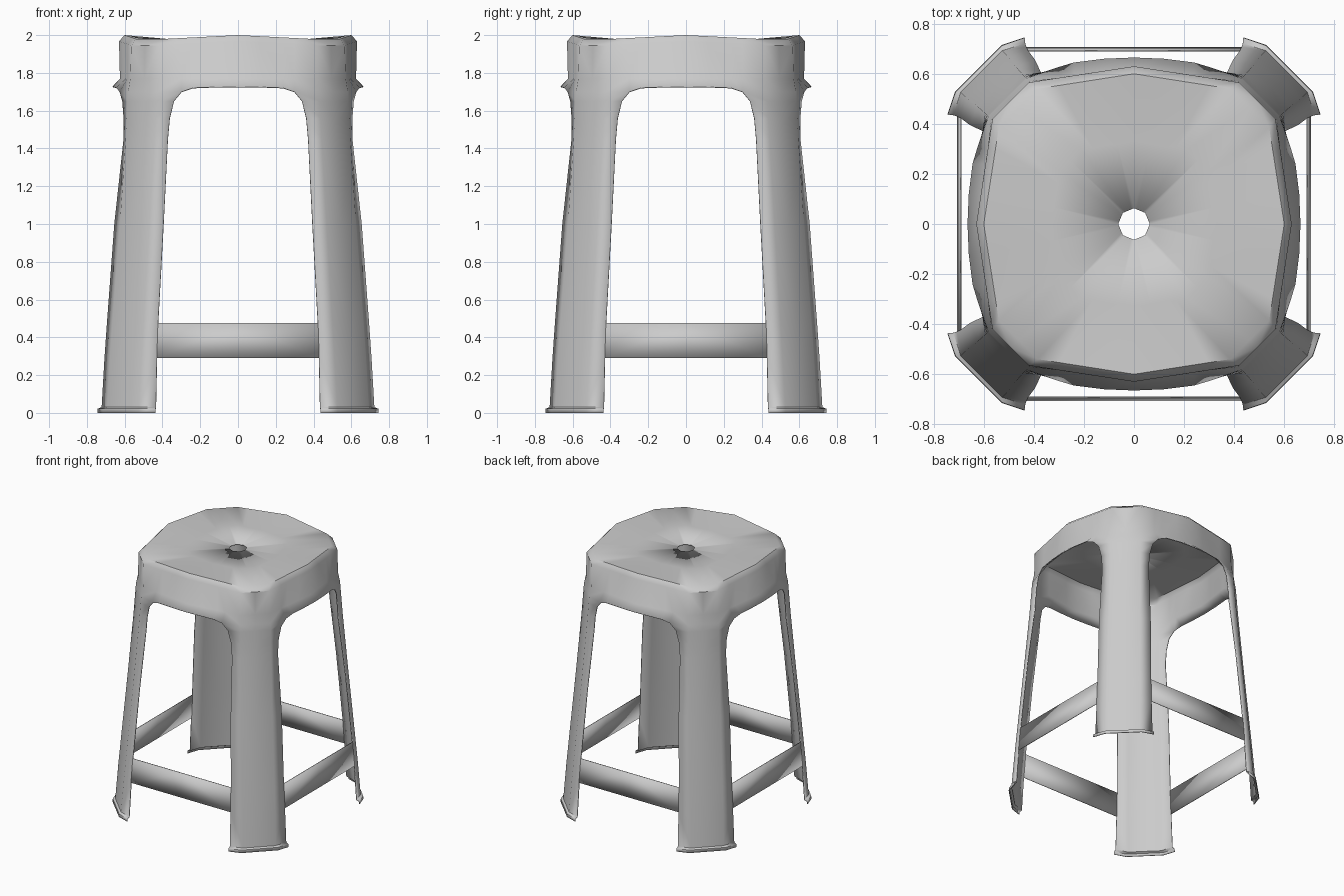
import bpy, bmesh, math
from mathutils import Vector

cube = bpy.data.objects.get("Cube")
if cube:
    bpy.data.objects.remove(cube, do_unlink=True)

plastic = bpy.data.materials.new("grey plastic")
plastic.use_nodes = True
grey = (0.6, 0.6, 0.6, 1)
plastic.diffuse_color = grey
plastic.node_tree.nodes["Principled BSDF"].inputs["Base Color"].default_value = grey


def build(name, grids):
    """Repeat one-eighth point grids around the stool and make a thin shell."""
    bm = bmesh.new()
    for swap in (False, True):
        for sx in (1, -1):
            for sy in (1, -1):
                for rows in grids:
                    verts = []
                    for row in rows:
                        pts = [(y, x, z) if swap else (x, y, z) for x, y, z in row]
                        verts.append([bm.verts.new((x * sx, y * sy, z)) for x, y, z in pts])
                    for a, b in zip(verts, verts[1:]):
                        for i in range(len(a) - 1):
                            bm.faces.new((a[i], a[i + 1], b[i + 1], b[i]))
    bmesh.ops.remove_doubles(bm, verts=bm.verts, dist=0.0005)
    bmesh.ops.recalc_face_normals(bm, faces=bm.faces)
    mesh = bpy.data.meshes.new(name)
    bm.to_mesh(mesh)
    bm.free()
    mesh.materials.append(plastic)
    obj = bpy.data.objects.new(name, mesh)
    bpy.context.collection.objects.link(obj)
    bpy.ops.object.select_all(action='DESELECT')
    obj.select_set(True)
    bpy.context.view_layer.objects.active = obj
    bpy.ops.object.shade_smooth_by_angle(angle=math.radians(48))
    shell = obj.modifiers.new("thickness", 'SOLIDIFY')
    shell.thickness = 0.006
    return obj


def diagonal(p):
    m = (p[0] + p[1]) / 2
    return (m, m, p[2])


def side_row(mid, corner, xs=(0, 0.12, 0.24, 0.30)):
    """Points from the middle of a side towards the corner, then the corner."""
    a, b = Vector(mid), Vector(corner)
    return [tuple(a.lerp(b, x / b.x)) for x in xs] + [corner, diagonal(corner)]


# Seat rim and skirt rows
rim_in = side_row((0, 0.60, 2.0), (0.385, 0.54, 1.98))
rim_out = side_row((0, 0.63, 1.968), (0.42, 0.565, 1.945))
skirt = side_row((0, 0.625, 1.77), (0.42, 0.57, 1.77))
arch = [(0, 0.665, 1.727), (0.12, 0.66, 1.727), (0.24, 0.645, 1.722), (0.30, 0.627, 1.70)]

# Dished seat top with an eight-sided hole
hole = []
h = 0.063
for x, y, z in rim_in:
    t = math.atan2(x, y) / (math.pi / 4)
    c = h * math.sqrt(0.5)
    hole.append((c * t, h + (c - h) * t, 1.97))
dish = [(x * 0.55, y * 0.55, 1.976) for x, y, z in rim_in]
top = [hole, dish, rim_in, rim_out, skirt]
skirt_lip = [skirt[:4], arch]

# Leg edge from the arch down to the flared foot
edge = [(0.30, 0.627, 1.70), (0.34, 0.613, 1.65), (0.362, 0.606, 1.56), (0.372, 0.606, 1.45),
        (0.395, 0.655, 1.0), (0.424, 0.694, 0.475), (0.43, 0.707, 0.29),
        (0.435, 0.722, 0.03), (0.438, 0.743, 0.022), (0.438, 0.745, 0)]
leg = [skirt[3:]]
for x, y, z in edge:
    f = 1 - z / 1.7
    corner = (0.428 + 0.1 * f, y - 0.03 if z < 1.45 else 0.582 + (1.7 - z) * 0.05, z)
    leg.append([(x, y, z), corner, diagonal(corner)])

build("seat_and_legs", [top, skirt_lip, leg])

# Stretcher bars joining the leg edges
bars = [[(0, y, z), (x, y, z)] for x, y, z in edge[5:7]]
build("stretcher_bars", [bars])
